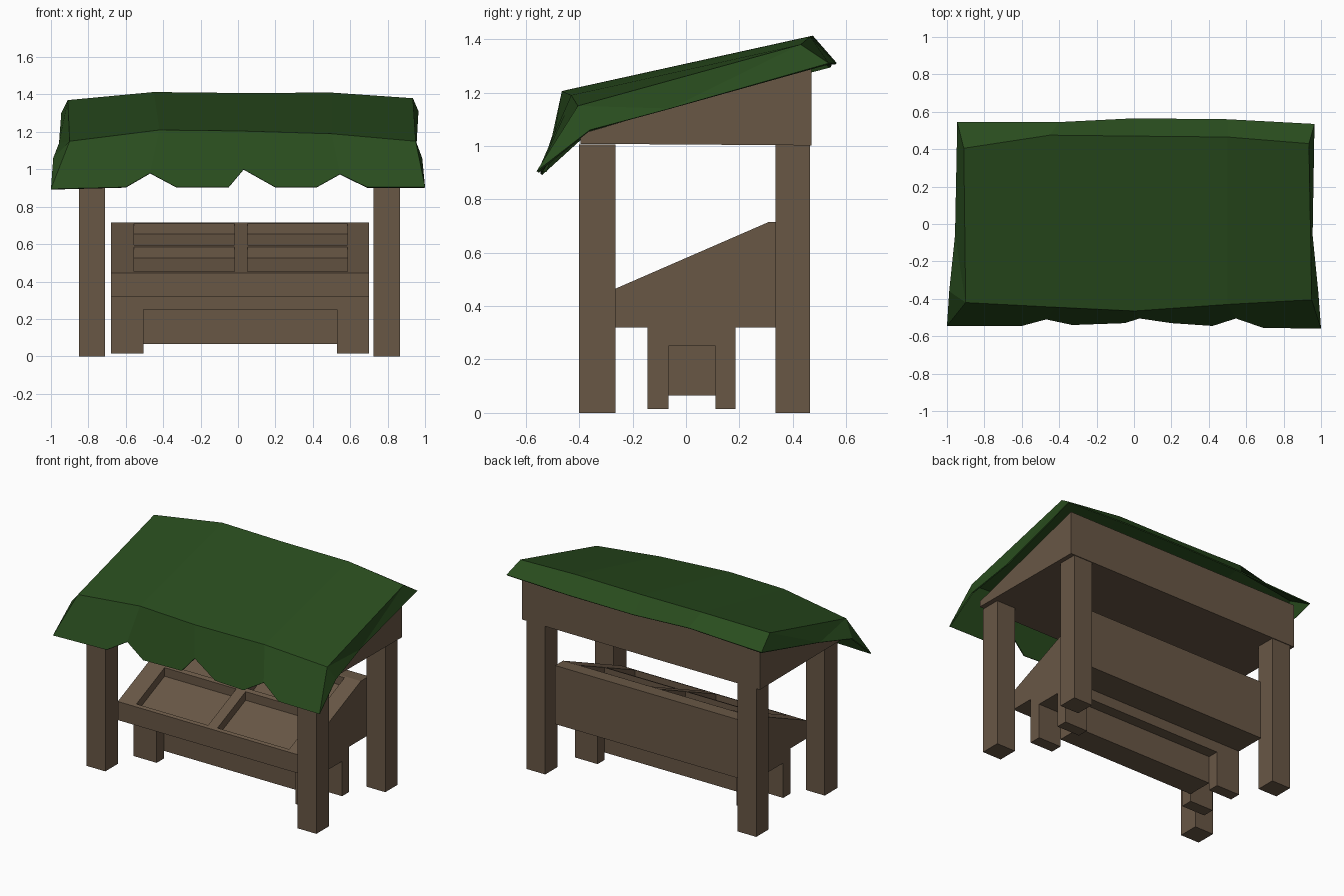
import bpy
import bmesh

default = bpy.data.objects.get("Cube")
if default:
    bpy.data.objects.remove(default, do_unlink=True)


def material(name, color):
    mat = bpy.data.materials.new(name)
    mat.use_nodes = True
    mat.diffuse_color = color
    mat.node_tree.nodes["Principled BSDF"].inputs["Base Color"].default_value = color
    return mat


wood = material("brown wood", (0.14, 0.095, 0.06, 1))
cloth = material("green cloth", (0.022, 0.073, 0.013, 1))


def finish(name, bm, mat):
    """Turn a bmesh into a flat shaded object."""
    mesh = bpy.data.meshes.new(name)
    bm.to_mesh(mesh)
    bm.free()
    mesh.materials.append(mat)
    obj = bpy.data.objects.new(name, mesh)
    bpy.context.collection.objects.link(obj)
    return obj


def add_prism(bm, profile, x0, x1):
    """Extrude a (y, z) outline from x0 to x1."""
    ends = [[bm.verts.new((x, y, z)) for y, z in profile] for x in (x0, x1)]
    bm.faces.new(ends[0])
    bm.faces.new(ends[1][::-1])
    count = len(profile)
    for i in range(count):
        j = (i + 1) % count
        bm.faces.new((ends[0][i], ends[1][i], ends[1][j], ends[0][j]))
    bmesh.ops.recalc_face_normals(bm, faces=bm.faces)


def prism(name, profile, x0, x1):
    bm = bmesh.new()
    add_prism(bm, profile, x0, x1)
    return finish(name, bm, wood)


def box(name, x, y, z):
    return prism(name, [(y[0], z[0]), (y[1], z[0]), (y[1], z[1]), (y[0], z[1])], *x)


# Corner posts
for side, x in (("right", (-0.85, -0.71)), ("left", (0.725, 0.865))):
    for end, y in (("front", (-0.4, -0.265)), ("back", (0.335, 0.465))):
        box(f"{end}_{side}_post", x, y, (0, 1.005))

# Solid wedge that carries the awning, a little wider than the posts
prism("roof_wedge", [(-0.395, 1.008), (0.47, 1.002), (0.47, 1.295), (-0.395, 1.045)],
      -0.88, 0.895)


# Sloping display counter with four sunken trays
def slope(y):
    return 0.465 + (y + 0.265) * 0.435


counter = prism("display_counter",
                [(-0.31, 0.32), (-0.31, slope(-0.31)), (0.31, 0.715),
                 (0.395, 0.715), (0.395, 0.32)], -0.68, 0.7)
cuts = bmesh.new()
for x0, x1 in ((-0.555, -0.02), (0.05, 0.585)):
    for y0, y1 in ((-0.29, 0.01), (0.035, 0.3)):
        add_prism(cuts, [(y0, slope(y0) - 0.058), (y1, slope(y1) - 0.058),
                         (y1, slope(y1) + 0.1), (y0, slope(y0) + 0.1)], x0, x1)
cutter = finish("tray_cutter", cuts, wood)
cutter.hide_render = True
trays = counter.modifiers.new("trays", "BOOLEAN")
trays.operation = "DIFFERENCE"
trays.solver = "EXACT"
trays.object = cutter
bpy.context.view_layer.objects.active = counter
bpy.ops.object.modifier_apply(modifier=trays.name)
bpy.data.objects.remove(cutter, do_unlink=True)

# Counter base: plate, hanging beam and four feet
box("base_plate", (-0.68, 0.7), (-0.145, 0.185), (0.25, 0.32))
box("base_beam", (-0.505, 0.53), (-0.065, 0.11), (0.065, 0.25))
for side, x in (("right", (-0.68, -0.505)), ("left", (0.53, 0.7))):
    for end, y in (("front", (-0.145, -0.065)), ("back", (0.11, 0.185))):
        box(f"{end}_{side}_foot", x, y, (0.015, 0.25))

# Draped awning: front fold, back fold, back hem and scalloped front hem
front_fold = [(-0.9, -0.42, 1.15), (-0.42, -0.445, 1.21), (0, -0.465, 1.205),
              (0.5, -0.43, 1.19), (0.95, -0.405, 1.15)]
back_fold = [(-0.91, 0.405, 1.37), (-0.45, 0.475, 1.413), (0, 0.47, 1.408),
             (0.5, 0.465, 1.41), (0.935, 0.43, 1.38)]
back_hem = [(-0.945, 0.545, 1.3), (-0.4, 0.545, 1.32), (0, 0.565, 1.31),
            (0.5, 0.56, 1.31), (0.965, 0.535, 1.31)]
front_hem = [(-1, -0.545, 0.895), (-0.6, -0.545, 0.905), (-0.47, -0.51, 0.98),
             (-0.33, -0.54, 0.905), (-0.05, -0.53, 0.905), (0.03, -0.505, 1),
             (0.2, -0.53, 0.905), (0.42, -0.545, 0.905), (0.545, -0.505, 0.975),
             (0.69, -0.555, 0.905), (1, -0.56, 0.905)]
notches = (0, 2, 5, 8, 10)

bm = bmesh.new()
fold, ridge, rear, hem = ([bm.verts.new(p) for p in row]
                          for row in (front_fold, back_fold, back_hem, front_hem))
for i in range(4):
    bm.faces.new((fold[i], fold[i + 1], ridge[i + 1], ridge[i]))
    bm.faces.new((ridge[i], ridge[i + 1], rear[i + 1], rear[i]))
    bm.faces.new(hem[notches[i]:notches[i + 1] + 1] + [fold[i + 1], fold[i]])

# Awning side flaps, each with two extra hem points
for end, sign, mid_x, low_x in ((0, -1, 0.988, 0.957), (-1, 1, 0.985, 0.955)):
    mid = bm.verts.new((sign * mid_x, -0.36, 1.06))
    low = bm.verts.new((sign * low_x, -0.06, 1.14))
    for flap in ((fold[end], hem[end], mid), (fold[end], mid, low),
                 (fold[end], low, ridge[end]), (ridge[end], low, rear[end])):
        bm.faces.new(flap[::sign])
awning = finish("awning", bm, cloth)
thickness = awning.modifiers.new("thickness", "SOLIDIFY")
thickness.thickness = 0.008
thickness.offset = -1
